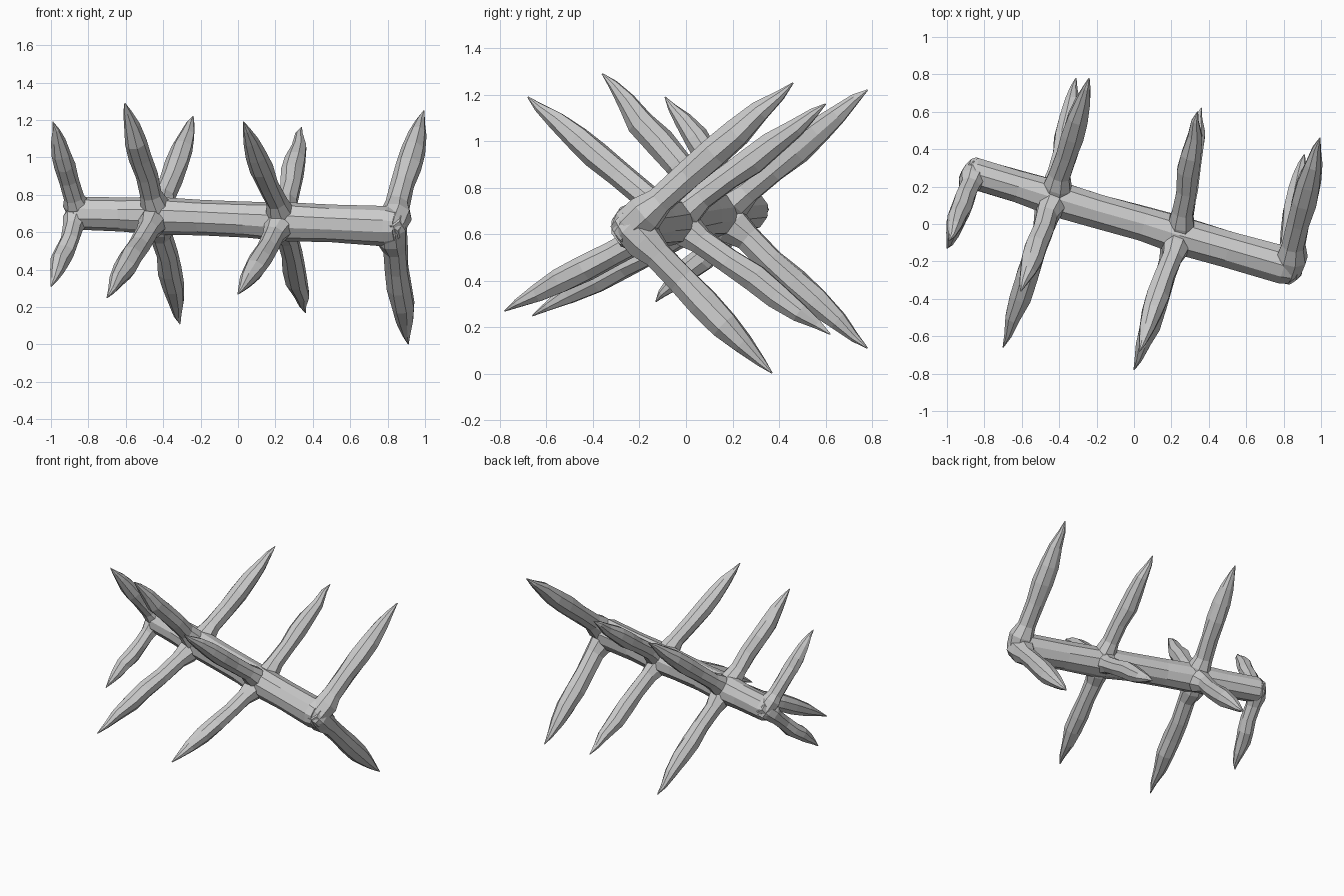
import bpy, bmesh, math, random
from mathutils import Vector

if "Cube" in bpy.data.objects:
    bpy.data.objects.remove(bpy.data.objects["Cube"])

random.seed(4)


def loft(name, rings, sides, jitter):
    """Flat-faceted tube through (centre, radius) rings, closed at both ends."""
    bm = bmesh.new()
    axis = (rings[-1][0] - rings[0][0]).normalized()
    u = axis.cross(Vector((0, 0, 1))).normalized()
    v = axis.cross(u)
    loops = []
    for centre, r in rings:
        loop = []
        for i in range(sides):
            a = 2 * math.pi * (i + 0.5) / sides
            rr = r * (1 + random.uniform(-jitter, jitter))
            loop.append(bm.verts.new(centre + (u * math.cos(a) + v * math.sin(a)) * rr))
        loops.append(loop)
    for a, b in zip(loops, loops[1:]):
        for i in range(sides):
            j = (i + 1) % sides
            bm.faces.new((a[i], a[j], b[j], b[i]))
    bm.faces.new(loops[0][::-1])
    bm.faces.new(loops[-1])
    bmesh.ops.recalc_face_normals(bm, faces=bm.faces[:])
    mesh = bpy.data.meshes.new(name)
    bm.to_mesh(mesh)
    bm.free()
    obj = bpy.data.objects.new(name, mesh)
    bpy.context.collection.objects.link(obj)
    return obj


# Central log, slightly thicker at the front right end
log = [((-0.88, 0.28, 0.70), 0.070), ((-0.855, 0.27, 0.70), 0.088),
       ((-0.62, 0.20, 0.695), 0.090), ((-0.43, 0.14, 0.688), 0.100),
       ((-0.20, 0.07, 0.68), 0.096), ((0.05, 0.0, 0.668), 0.097),
       ((0.24, -0.06, 0.657), 0.106), ((0.50, -0.135, 0.645), 0.100),
       ((0.80, -0.222, 0.632), 0.106), ((0.85, -0.238, 0.63), 0.09)]
loft("log", [(Vector(p), r) for p, r in log], 10, 0.03)

# Sharpened stakes: (position along stake, radius factor)
PROFILE = [(0.10, 1.3), (0.19, 1.0), (0.36, 0.98), (0.52, 1.06),
           (0.66, 1.0), (0.80, 0.72), (0.92, 0.36), (1.0, 0.05)]


def stake(name, base, tip, r):
    base, tip = Vector(base), Vector(tip)
    d = (tip - base).normalized()
    rings = [(base - d * 0.06, r * 0.9), (base, r * 1.25)]
    for t, k in PROFILE:
        wobble = Vector([random.uniform(-1, 1) for _ in range(3)]) * 0.006
        rings.append((base.lerp(tip, t) + (wobble if t < 1 else Vector())), )
        rings[-1] = (rings[-1], r * k)
    loft(name, rings, 8, 0.07)


# Stake groups: base on the log, thickness, tips
groups = {
    "left_end": ((-0.85, 0.28, 0.70), 0.052,
                 [(-0.99, -0.09, 1.19), (-1.0, -0.13, 0.31)]),
    "left_middle": ((-0.43, 0.14, 0.69), 0.060,
                    [(-0.605, -0.36, 1.29), (-0.24, 0.78, 1.22),
                     (-0.70, -0.66, 0.25), (-0.31, 0.78, 0.11)]),
    "right_middle": ((0.24, -0.06, 0.66), 0.058,
                     [(0.03, -0.68, 1.19), (0.34, 0.60, 1.16),
                      (0.0, -0.78, 0.27), (0.36, 0.62, 0.17)]),
    "right_end": ((0.82, -0.24, 0.63), 0.065,
                  [(0.995, 0.46, 1.25), (0.91, 0.37, 0.003)]),
}
for group, (base, r, tips) in groups.items():
    for n, tip in enumerate(tips, 1):
        stake(f"stake_{group}_{n}", base, tip, r)
